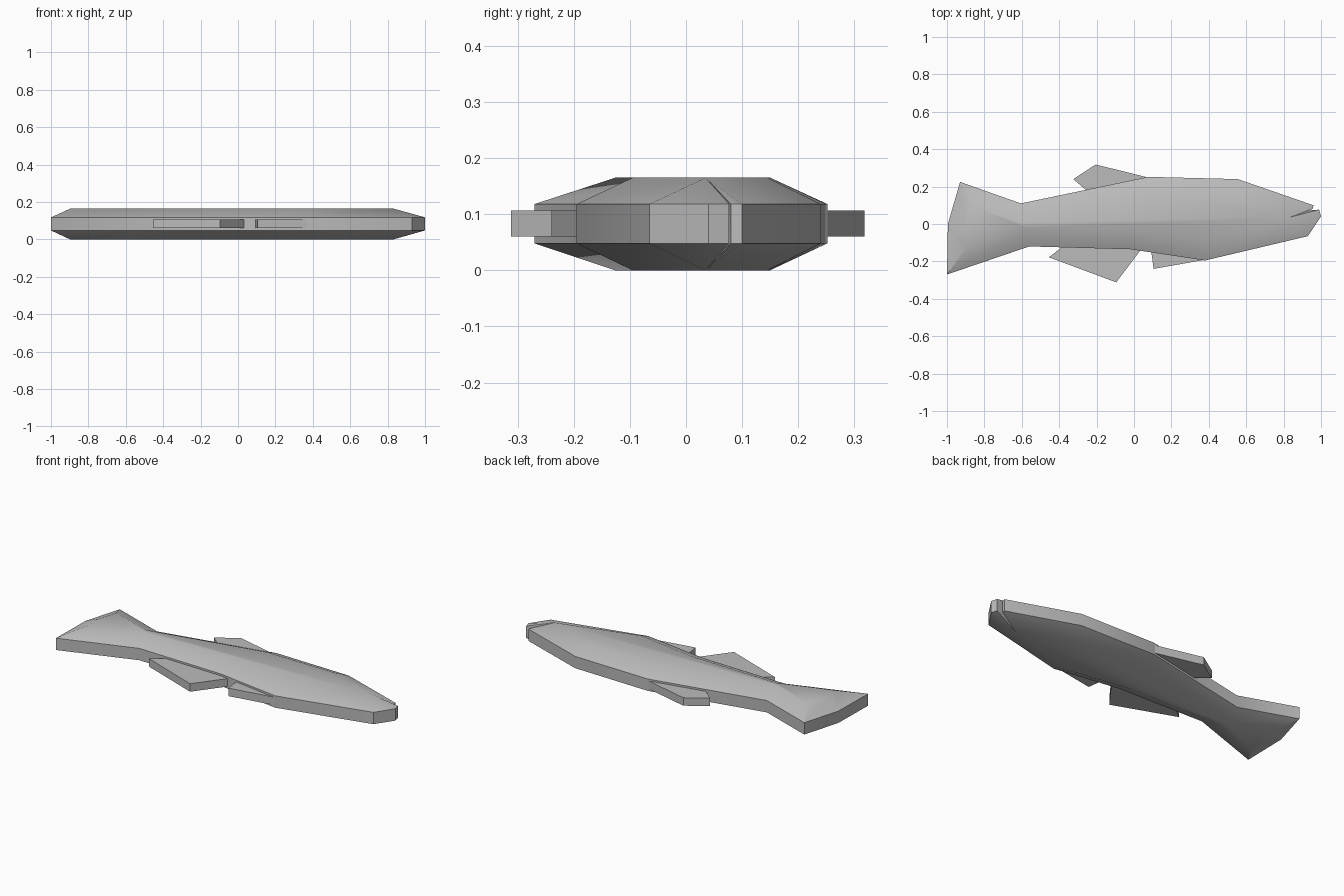
import bpy
import bmesh
import math

cube = bpy.data.objects.get("Cube")
if cube:
    bpy.data.objects.remove(cube)

grey = bpy.data.materials.new("plain_grey")
grey.use_nodes = True
colour = (0.5, 0.5, 0.5, 1)
grey.diffuse_color = colour
grey.node_tree.nodes["Principled BSDF"].inputs["Base Color"].default_value = colour


def build_slab(name, rings):
    """Stack rings of (points, height), bridge them and cap both ends."""
    bm = bmesh.new()
    loops = [[bm.verts.new((x, y, z)) for x, y in points] for points, z in rings]
    count = len(loops[0])
    for low, high in zip(loops, loops[1:]):
        for i in range(count):
            j = (i + 1) % count
            bm.faces.new((low[i], low[j], high[j], high[i]))
    bm.faces.new(list(reversed(loops[0])))
    bm.faces.new(loops[-1])
    bmesh.ops.remove_doubles(bm, verts=bm.verts, dist=0.001)
    bmesh.ops.recalc_face_normals(bm, faces=bm.faces)
    mesh = bpy.data.meshes.new(name)
    bm.to_mesh(mesh)
    bm.free()
    mesh.materials.append(grey)
    obj = bpy.data.objects.new(name, mesh)
    bpy.context.collection.objects.link(obj)
    return obj


# Body: each outline point is paired with its point on the flat centre
nose = (0.83, 0.035)
body_pairs = [
    ((-1.0, -0.27), (-0.895, -0.126)),    # lower tail tip
    ((-0.56, -0.12), (-0.575, -0.02)),    # tail root, belly side
    ((-0.02, -0.135), (-0.01, -0.035)),
    ((0.38, -0.195), (0.36, -0.095)),     # belly
    ((0.93, -0.065), nose),               # chin
    ((1.0, 0.04), nose),
    ((0.99, 0.077), nose),                # lower lip
    ((0.86, 0.066), nose),                # mouth corner
    ((0.955, 0.08), nose),                # upper lip
    ((0.96, 0.1), nose),
    ((0.555, 0.24), (0.535, 0.145)),      # forehead
    ((0.075, 0.252), (0.085, 0.15)),      # back
    ((-0.605, 0.11), (-0.61, 0.008)),     # tail root, back side
    ((-0.93, 0.225), (-0.862, 0.095)),    # upper tail tip
    ((-0.995, 0.0), (-0.897, -0.025)),
]
outer = [pair[0] for pair in body_pairs]
inner = [pair[1] for pair in body_pairs]
body = build_slab("fish_body", [(inner, 0), (outer, 0.048), (outer, 0.118), (inner, 0.165)])
bpy.ops.object.select_all(action="DESELECT")
body.select_set(True)
bpy.context.view_layer.objects.active = body
bpy.ops.object.shade_smooth_by_angle(angle=math.radians(35))

# Fins: thin flat plates rooted inside the body
fins = {
    "back_fin": [(0.07, 0.25), (-0.205, 0.318), (-0.325, 0.24), (-0.26, 0.185), (-0.2, 0.15)],
    "rear_belly_fin": [(-0.38, -0.12), (-0.455, -0.178), (-0.095, -0.312), (0.035, -0.14), (0.0, -0.09)],
    "front_belly_fin": [(0.09, -0.13), (0.105, -0.24), (0.37, -0.193), (0.3, -0.13)],
}
for name, points in fins.items():
    build_slab(name, [(points, 0.06), (points, 0.107)])
